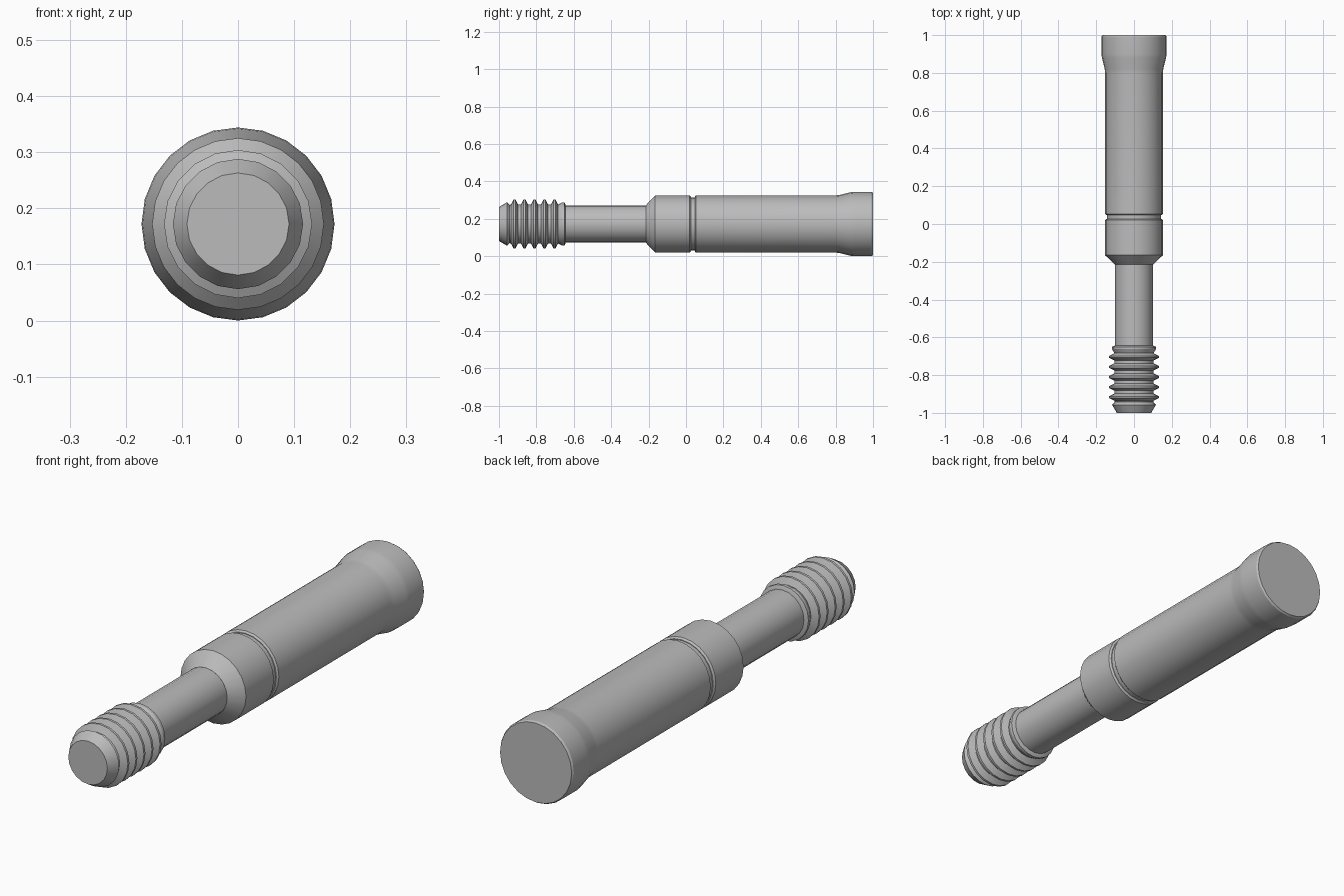
import bpy, bmesh, math

old = bpy.data.objects.get("Cube")
if old:
    bpy.data.objects.remove(old)

AXIS_Z = 0.172

grey = bpy.data.materials.new("plain grey")
grey.use_nodes = True
colour = (0.5, 0.5, 0.5, 1)
grey.diffuse_color = colour
grey.node_tree.nodes["Principled BSDF"].inputs["Base Color"].default_value = colour


def lathe(name, profile, sides):
    """Turn a (y, radius) profile about the long axis and cap both ends."""
    bm = bmesh.new()
    rings = []
    for y, r in profile:
        angles = [2 * math.pi * i / sides for i in range(sides)]
        rings.append([bm.verts.new((r * math.sin(a), y, AXIS_Z + r * math.cos(a))) for a in angles])
    for a, b in zip(rings, rings[1:]):
        for i in range(sides):
            j = (i + 1) % sides
            bm.faces.new((a[i], a[j], b[j], b[i]))
    bm.faces.new(rings[0])
    bm.faces.new(rings[-1])
    bmesh.ops.recalc_face_normals(bm, faces=bm.faces)
    mesh = bpy.data.meshes.new(name)
    bm.to_mesh(mesh)
    bm.free()
    mesh.materials.append(grey)
    obj = bpy.data.objects.new(name, mesh)
    bpy.context.collection.objects.link(obj)
    bpy.ops.object.select_all(action='DESELECT')
    obj.select_set(True)
    bpy.context.view_layer.objects.active = obj
    bpy.ops.object.shade_smooth_by_angle(angle=math.radians(28))
    return obj


# Ribbed tip: chamfered nose, five ribs and a smaller end rib
tip = [(-1, 0.091), (-0.957, 0.116), (-0.943, 0.102)]
for i in range(5):
    y = -0.917 + i * 0.0535
    tip += [(y - 0.019, 0.104), (y - 0.005, 0.132), (y + 0.005, 0.132), (y + 0.019, 0.104)]
tip += [(-0.662, 0.116), (-0.65, 0.116), (-0.643, 0.1)]
lathe("ribbed_tip", tip, 20)

# Slim shaft
lathe("shaft", [(-0.645, 0.1), (-0.2, 0.1)], 20)

# Collar with a conical shoulder
lathe("collar", [(-0.215, 0.1), (-0.165, 0.153), (0.02, 0.153), (0.027, 0.146)], 24)

# Narrow groove between collar and barrel
lathe("groove", [(0.025, 0.143), (0.05, 0.143)], 24)

# Barrel with a flared, slightly bevelled end
lathe("barrel", [(0.047, 0.146), (0.054, 0.153), (0.8, 0.153), (0.82, 0.155), (0.88, 0.17),
                 (0.9, 0.172), (0.992, 0.172), (1, 0.167)], 24)
